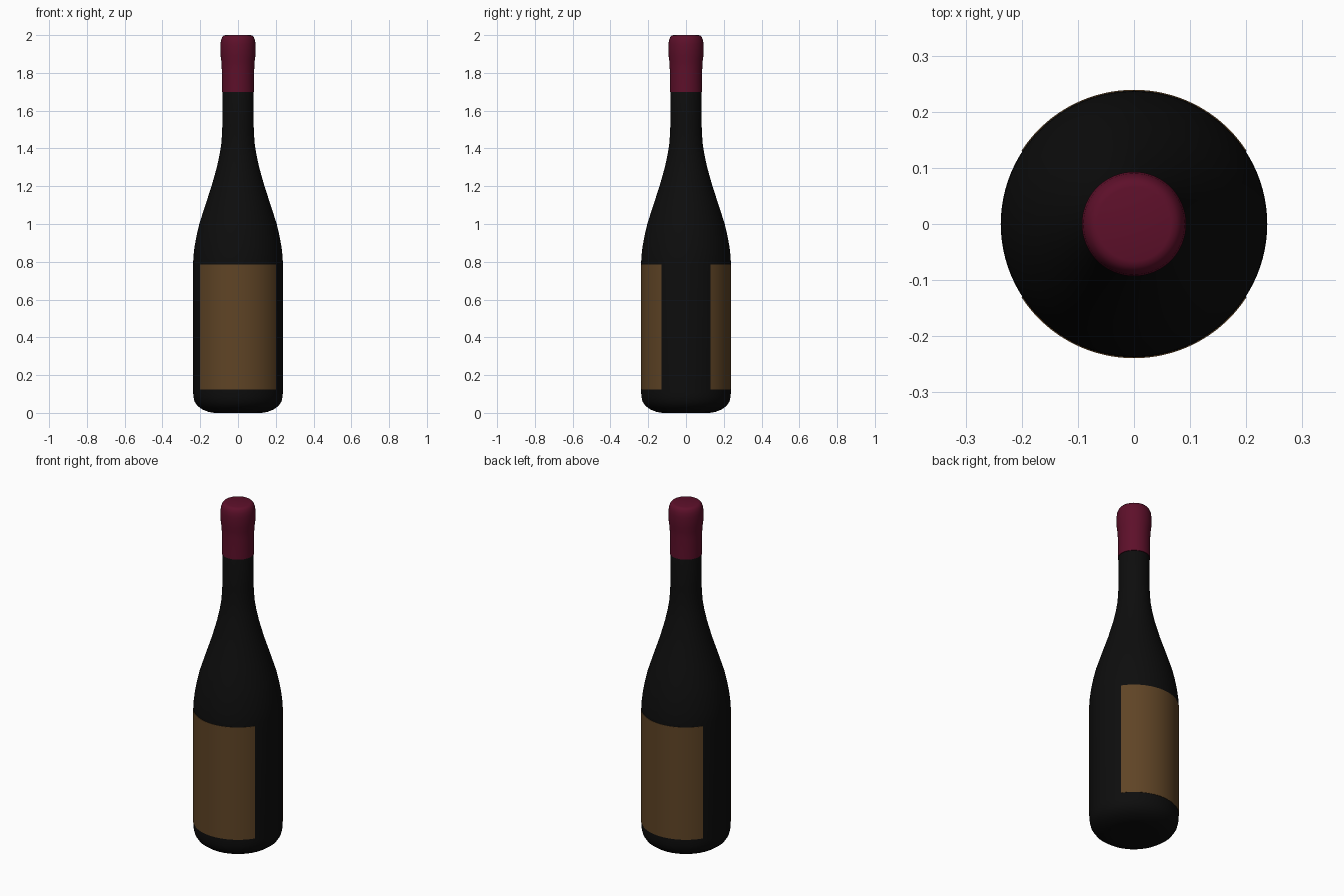
import bpy, bmesh, math

if "Cube" in bpy.data.objects:
    bpy.data.objects.remove(bpy.data.objects["Cube"])


def material(name, rgb):
    m = bpy.data.materials.new(name)
    m.diffuse_color = (*rgb, 1)
    m.use_nodes = True
    m.node_tree.nodes["Principled BSDF"].inputs["Base Color"].default_value = m.diffuse_color
    return m


def lathe(name, profile, mat, start=0, sweep=360, steps=96):
    """Spin a (radius, z) profile about z; angles in degrees."""
    bm = bmesh.new()
    a = math.radians(start)
    verts = [bm.verts.new((r * math.cos(a), r * math.sin(a), z)) for r, z in profile]
    edges = [bm.edges.new(pair) for pair in zip(verts, verts[1:])]
    bmesh.ops.spin(bm, geom=verts + edges, cent=(0, 0, 0), axis=(0, 0, 1),
                   angle=math.radians(sweep), steps=steps)
    bmesh.ops.remove_doubles(bm, verts=bm.verts, dist=1e-5)
    bmesh.ops.recalc_face_normals(bm, faces=bm.faces)
    mesh = bpy.data.meshes.new(name)
    bm.to_mesh(mesh)
    bm.free()
    obj = bpy.data.objects.new(name, mesh)
    bpy.context.collection.objects.link(obj)
    mesh.materials.append(mat)
    bpy.ops.object.select_all(action='DESELECT')
    bpy.context.view_layer.objects.active = obj
    obj.select_set(True)
    bpy.ops.object.shade_smooth_by_angle(angle=math.radians(40))
    return obj


glass = material("dark_glass", (0.004, 0.004, 0.004))
paper = material("label_paper", (0.115, 0.058, 0.019))
foil = material("wine_foil", (0.11, 0.005, 0.023))

# Glass bottle: base, body, sloping shoulder and neck
lathe("bottle", [
    (0, 0), (0.125, 0), (0.155, 0.005), (0.19, 0.019), (0.215, 0.037),
    (0.23, 0.06), (0.236, 0.085), (0.2375, 0.11), (0.2375, 0.79),
    (0.236, 0.83), (0.23, 0.88), (0.219, 0.94), (0.205, 1.0), (0.173, 1.1),
    (0.14, 1.2), (0.112, 1.3), (0.097, 1.37), (0.089, 1.42), (0.085, 1.47),
    (0.083, 1.52), (0.083, 1.93), (0.06, 1.97), (0, 1.97)], glass)

# Foil capsule over the cork, with a swollen lip
lathe("capsule", [
    (0.083, 1.70), (0.086, 1.70), (0.086, 1.82), (0.088, 1.86), (0.092, 1.89),
    (0.093, 1.92), (0.093, 1.95), (0.09, 1.973), (0.084, 1.988),
    (0.076, 1.997), (0.066, 2.0), (0, 2.0)], foil)

# Front and back paper labels, wrapped round the body
for name, centre in (("front_label", -90), ("back_label", 90)):
    label = lathe(name, [(0.2372, 0.125), (0.2392, 0.125), (0.2392, 0.785), (0.2372, 0.785)],
                  paper, centre - 57, 114, 36)
    bm = bmesh.new()
    bm.from_mesh(label.data)
    bm.normal_update()
    # open strip: make every outer face point away from the axis
    outer = [f for f in bm.faces if abs(f.normal.z) < 0.5]
    if outer[0].normal.dot(outer[0].calc_center_median()) < 0:
        bmesh.ops.reverse_faces(bm, faces=bm.faces)
    bm.to_mesh(label.data)
    bm.free()
